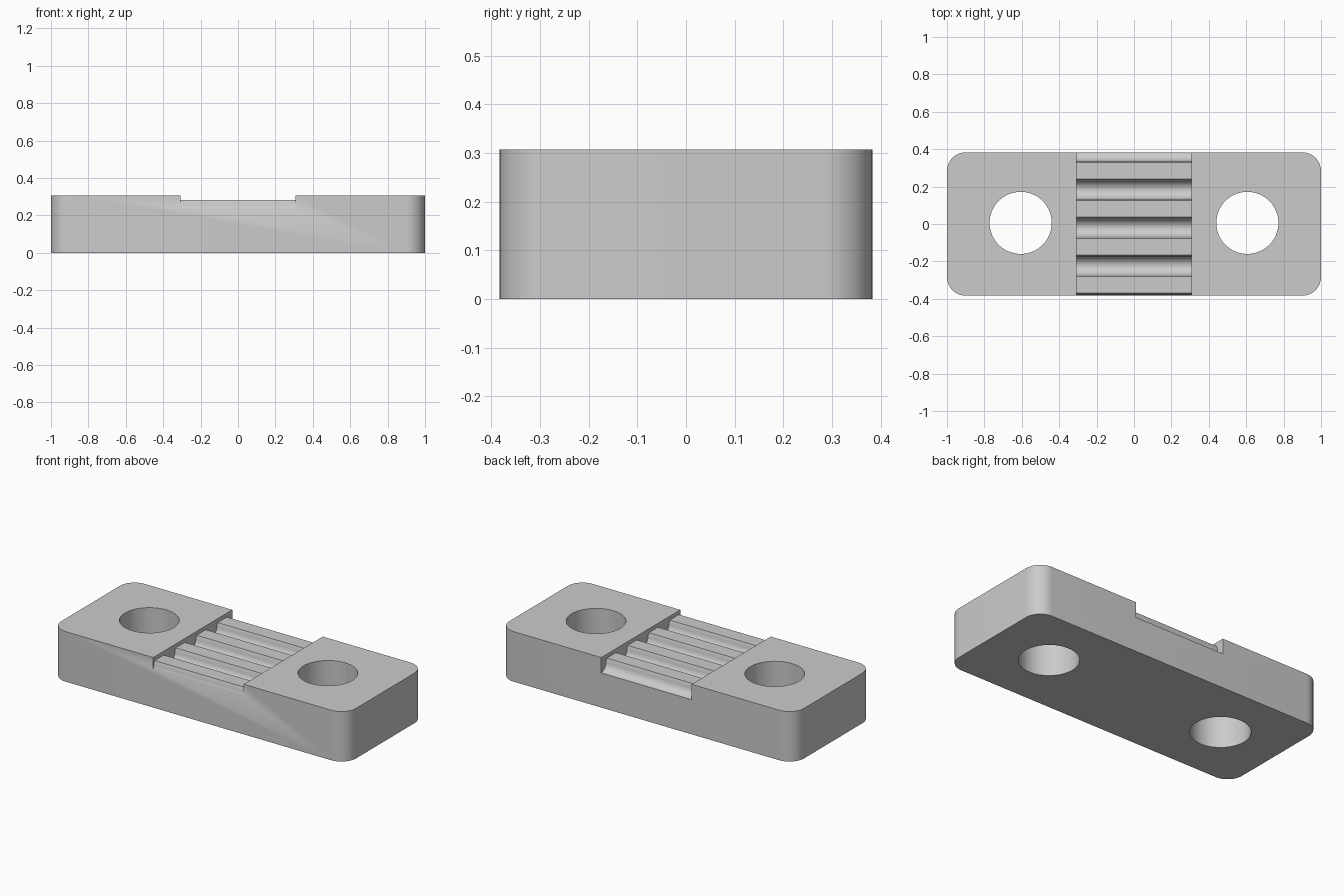
import bpy, bmesh
from math import cos, sin, pi, radians
from mathutils import Vector

if "Cube" in bpy.data.objects:
    bpy.data.objects.remove(bpy.data.objects["Cube"], do_unlink=True)

HALF_X, HALF_Y, HEIGHT, CORNER = 1.0, 0.383, 0.307, 0.1
RECESS_X, LAND_Z = 0.307, 0.283
PITCH, FIRST = 0.2035, -0.427

grey = bpy.data.materials.new("light grey")
grey.use_nodes = True
colour = (0.6, 0.6, 0.6, 1)
grey.diffuse_color = colour
grey.node_tree.nodes["Principled BSDF"].inputs["Base Color"].default_value = colour


def prism(name, outline, direction):
    """Extrude a closed outline of 3D points along a direction."""
    bm = bmesh.new()
    face = bm.faces.new([bm.verts.new(p) for p in outline])
    ext = bmesh.ops.extrude_face_region(bm, geom=[face])
    moved = [v for v in ext["geom"] if isinstance(v, bmesh.types.BMVert)]
    bmesh.ops.translate(bm, verts=moved, vec=Vector(direction))
    bmesh.ops.recalc_face_normals(bm, faces=bm.faces)
    mesh = bpy.data.meshes.new(name)
    bm.to_mesh(mesh)
    bm.free()
    mesh.materials.append(grey)
    obj = bpy.data.objects.new(name, mesh)
    bpy.context.collection.objects.link(obj)
    return obj


def arc(cx, cy, rx, ry, start, end, steps):
    angles = [start + (end - start) * i / steps for i in range(steps + 1)]
    return [(cx + rx * cos(a), cy + ry * sin(a)) for a in angles]


# Plate with rounded vertical corners
outline = []
for i, (sx, sy) in enumerate([(1, 1), (-1, 1), (-1, -1), (1, -1)]):
    outline += arc(sx * (HALF_X - CORNER), sy * (HALF_Y - CORNER), CORNER, CORNER,
                   i * pi / 2, (i + 1) * pi / 2, 12)
plate = prism("clamp_plate", [(x, y, 0) for x, y in outline], (0, 0, HEIGHT))

# Screw holes
cutters = []
for side in (-1, 1):
    ring = arc(side * 0.606, 0.006, 0.166, 0.166, 0, 2 * pi, 64)[:-1]
    cutters.append(prism("hole_cutter", [(x, y, -0.1) for x, y in ring], (0, 0, 0.6)))

# Recess with round-bottomed belt grooves, one profile swept along x
profile = [(-0.6, 0.4), (-0.6, LAND_Z)]
for i in range(5):
    y = FIRST + PITCH * i
    profile.append((y - 0.057, LAND_Z))
    profile += arc(y, LAND_Z - 0.016, 0.051, 0.055, pi, 2 * pi, 16)
    profile.append((y + 0.057, LAND_Z))
profile += [(0.6, LAND_Z), (0.6, 0.4)]
cutters.append(prism("groove_cutter", [(-RECESS_X, y, z) for y, z in profile],
                     (2 * RECESS_X, 0, 0)))

# Cut everything out of the plate
bpy.ops.object.select_all(action="DESELECT")
plate.select_set(True)
bpy.context.view_layer.objects.active = plate
for cutter in cutters:
    cutter.hide_render = True
    mod = plate.modifiers.new("cut", "BOOLEAN")
    mod.operation, mod.solver, mod.object = "DIFFERENCE", "EXACT", cutter
    bpy.ops.object.modifier_apply(modifier=mod.name)
    bpy.data.objects.remove(cutter, do_unlink=True)

bpy.ops.object.shade_smooth_by_angle(angle=radians(30))
